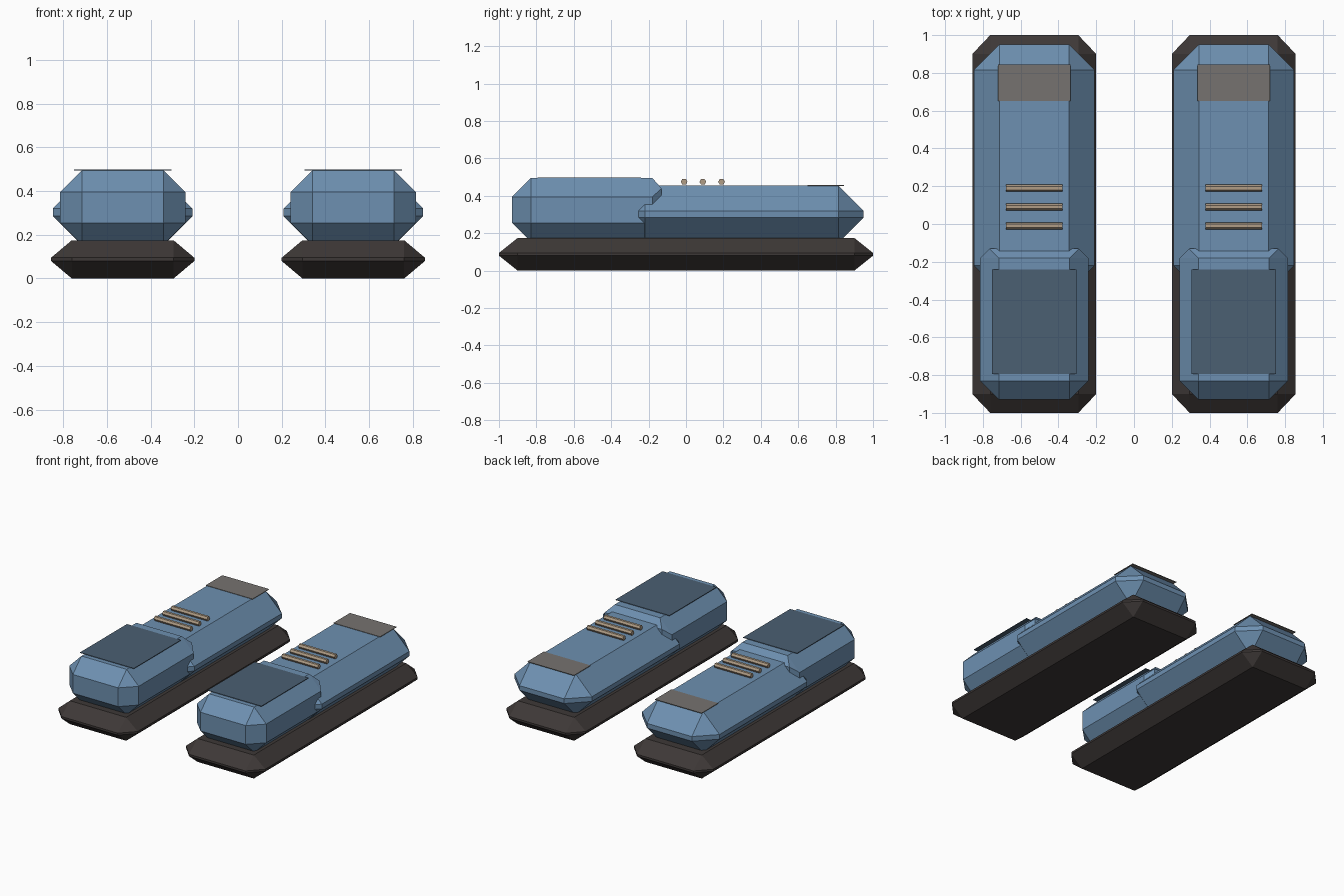
import bpy
import bmesh
import math
from mathutils import Matrix

if "Cube" in bpy.data.objects:
    bpy.data.objects.remove(bpy.data.objects["Cube"], do_unlink=True)


def material(name, rgb):
    m = bpy.data.materials.new(name)
    m.use_nodes = True
    m.diffuse_color = (*rgb, 1)
    bsdf = next(n for n in m.node_tree.nodes if n.type == 'BSDF_PRINCIPLED')
    bsdf.inputs["Base Color"].default_value = (*rgb, 1)
    bsdf.inputs["Roughness"].default_value = 0.8
    return m


BLUE = material("steel blue", (0.155, 0.28, 0.44))
NAVY = material("slate blue", (0.07, 0.115, 0.17))
BROWN = material("dark brown", (0.048, 0.04, 0.038))
GREY = material("warm grey", (0.18, 0.17, 0.16))
TAN = material("tan", (0.44, 0.34, 0.24))

SHOE_X = 0.528


def finish(name, bm, mat):
    """Turn a bmesh into a flat-shaded object with one colour."""
    bmesh.ops.recalc_face_normals(bm, faces=bm.faces)
    mesh = bpy.data.meshes.new(name)
    bm.to_mesh(mesh)
    bm.free()
    mesh.materials.append(mat)
    obj = bpy.data.objects.new(name, mesh)
    bpy.context.collection.objects.link(obj)
    return obj


def chamfered_box(name, x, half_x, ys, zs, inset, mat, back_inset=None):
    """Box with every edge chamfered; the back end may have its own chamfer."""
    zc, hz = (zs[0] + zs[1]) / 2, (zs[1] - zs[0]) / 2
    bm = bmesh.new()
    for end, sign in ((0, 1), (1, -1)):
        ix, iy, iz = inset
        ex, ey, ez = back_inset if back_inset and end else inset
        y_end, y_in = ys[end], ys[end] + sign * ey
        for sx in (-1, 1):
            for sz in (-1, 1):
                bm.verts.new((x + sx * half_x, y_in, zc + sz * (hz - iz)))
                bm.verts.new((x + sx * (half_x - ix), y_in, zc + sz * hz))
                bm.verts.new((x + sx * (half_x - ex), y_end, zc + sz * (hz - ez)))
    bmesh.ops.convex_hull(bm, input=bm.verts)
    bmesh.ops.dissolve_limit(bm, angle_limit=math.radians(1),
                             verts=bm.verts, edges=bm.edges)
    return finish(name, bm, mat)


def plate(name, x, half_x, ys, z, mat, thick=0.004):
    bm = bmesh.new()
    size = (2 * half_x, ys[1] - ys[0], thick)
    place = Matrix.Translation((x, sum(ys) / 2, z)) @ Matrix.Diagonal((*size, 1))
    bmesh.ops.create_cube(bm, size=1, matrix=place)
    return finish(name, bm, mat)


def lace(name, x, y, z, mat):
    bm = bmesh.new()
    place = Matrix.Translation((x, y, z)) @ Matrix.Rotation(math.pi / 2, 4, 'Y')
    bmesh.ops.create_cone(bm, cap_ends=True, segments=6, radius1=0.018,
                          radius2=0.018, depth=0.3, matrix=place)
    return finish(name, bm, mat)


for side, s in (("left", 1), ("right", -1)):
    x = s * SHOE_X
    # Sole and the two overlapping parts of the upper
    chamfered_box(side + "_sole", x, 0.328, (-1, 1), (0, 0.175),
                  (0.095, 0.1, 0.08), BROWN)
    chamfered_box(side + "_heel_body", x, 0.32, (-0.355, 0.95), (0.15, 0.455),
                  (0.135, 0.135, 0.135), BLUE)
    chamfered_box(side + "_toe_body", x, 0.287, (-0.93, -0.13), (0.155, 0.495),
                  (0.1, 0.1, 0.1), BLUE, back_inset=(0.05, 0.05, 0.055))
    # Thin panels on the toe and above the heel
    plate(side + "_toe_panel", x, 0.223, (-0.795, -0.24), 0.497, NAVY)
    plate(side + "_heel_tab", x, 0.193, (0.65, 0.845), 0.456, GREY)
    # Laces
    for i in range(3):
        lace(f"{side}_lace_{i + 1}", x, -0.01 + 0.1 * i, 0.475, TAN)
